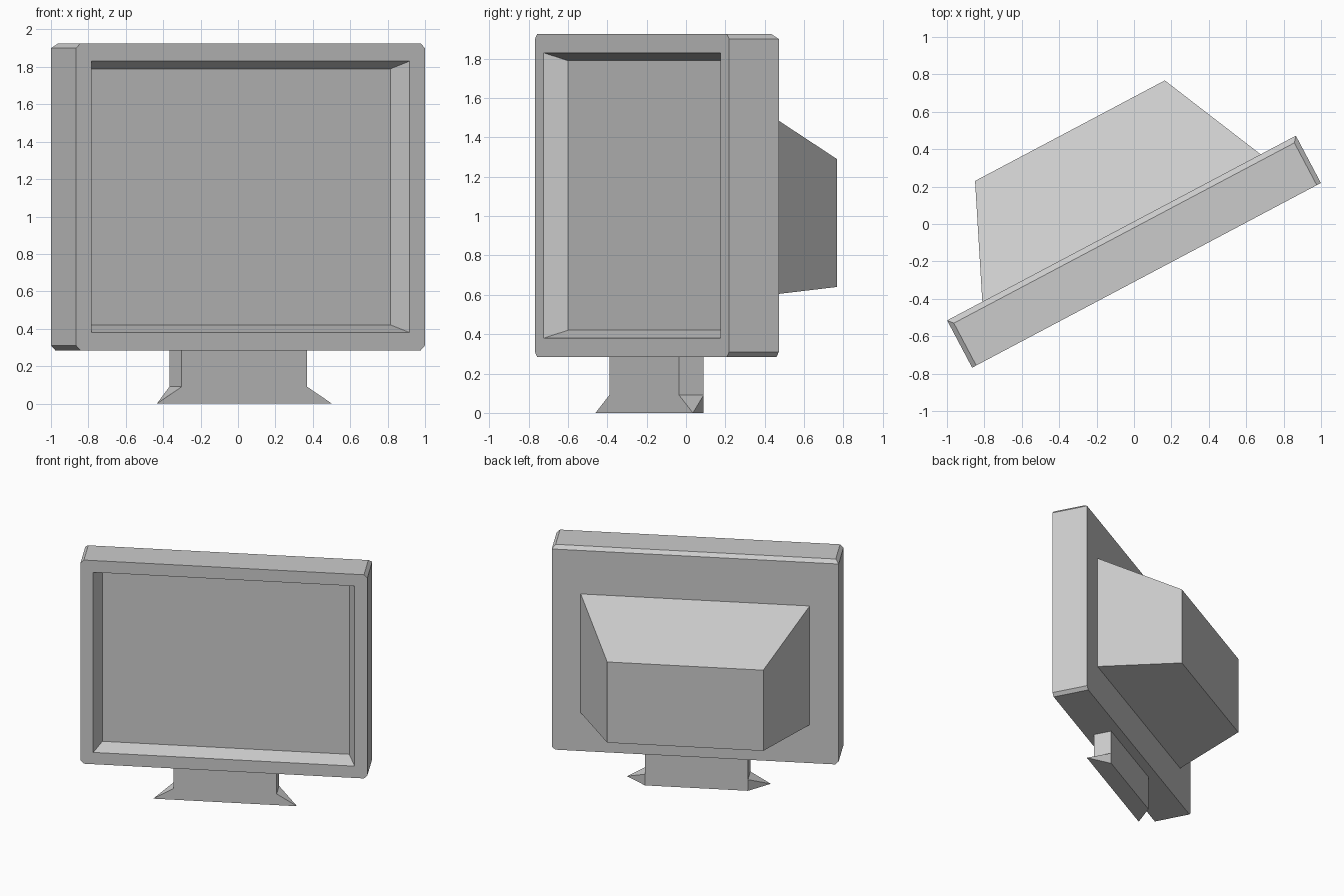
import bpy, bmesh
from math import radians
from mathutils import Matrix

if "Cube" in bpy.data.objects:
    bpy.data.objects.remove(bpy.data.objects["Cube"])

# whole monitor is turned about z; parts are modelled in local axes
PLACE = Matrix.Translation((0, -0.148, 0)) @ Matrix.Rotation(radians(27.9), 4, 'Z')


def finish(bm, name):
    bmesh.ops.recalc_face_normals(bm, faces=bm.faces)
    mesh = bpy.data.meshes.new(name)
    bm.to_mesh(mesh)
    bm.free()
    ob = bpy.data.objects.new(name, mesh)
    bpy.context.collection.objects.link(ob)
    ob.matrix_world = PLACE
    return ob


def loft(rings):
    """Closed solid through matching rings of points."""
    bm = bmesh.new()
    vs = [[bm.verts.new(p) for p in r] for r in rings]
    for a, b in zip(vs, vs[1:]):
        n = len(a)
        for i in range(n):
            j = (i + 1) % n
            bm.faces.new((a[i], a[j], b[j], b[i]))
    bm.faces.new(vs[0])
    bm.faces.new(vs[-1])
    return bm


def rect(w, y, z0, z1):
    return [(-w, y, z0), (w, y, z0), (w, y, z1), (-w, y, z1)]


def octagon(w, y, z0, z1, c):
    return [(-w + c, y, z0), (w - c, y, z0), (w, y, z0 + c), (w, y, z1 - c),
            (w - c, y, z1), (-w + c, y, z1), (-w, y, z1 - c), (-w, y, z0 + c)]


D = 0.143                      # half depth of the bezel
Z0, Z1, C = 0.285, 1.925, 0.025

# bezel slab with clipped corners, and top rear edge sliced off
bm = loft([octagon(1.055, y, Z0, Z1, C) for y in (-D, D)])
bmesh.ops.bisect_plane(bm, geom=bm.verts[:] + bm.edges[:] + bm.faces[:],
                       plane_co=(0, D, Z1 - C), plane_no=(0, C, 0.03),
                       clear_outer=True)
bmesh.ops.remove_doubles(bm, verts=bm.verts, dist=1e-4)
bmesh.ops.holes_fill(bm, edges=[e for e in bm.edges if e.is_boundary], sides=0)
bezel = finish(bm, "bezel")

# sloped screen recess
cutter = finish(loft([rect(0.985, -D - 0.05, 0.362, 1.848),
                      rect(0.908, -D + 0.113, 0.42, 1.79)]), "screen_cutter")
mod = bezel.modifiers.new("screen_recess", 'BOOLEAN')
mod.operation = 'DIFFERENCE'
mod.solver = 'EXACT'
mod.object = cutter
bpy.context.view_layer.objects.active = bezel
bpy.ops.object.modifier_apply(modifier=mod.name)
bpy.data.objects.remove(cutter)

# tapered rear housing
finish(loft([rect(0.842, D, 0.593, 1.55),
             rect(0.574, D + 0.589, 0.64, 1.29)]), "rear_housing")

# stand neck
F, B, W, H = -0.073, 0.068, 0.379, 0.09
finish(loft([rect(W, F, 0, Z0), rect(W, B, 0, Z0)]), "stand_neck")

# pointed feet flaring out either side of the neck
for side, name in ((-1, "left_foot"), (1, "right_foot")):
    bm = bmesh.new()
    base = [bm.verts.new((side * W, y, z))
            for y, z in ((F, 0), (B, 0), (B, H), (F, H))]
    tip = bm.verts.new((side * 0.529, F, 0))
    bm.faces.new(base)
    for i in range(4):
        bm.faces.new((base[i], base[(i + 1) % 4], tip))
    # the tip lies on the ground and the front plane, so those faces are flat
    finish(bm, name)
